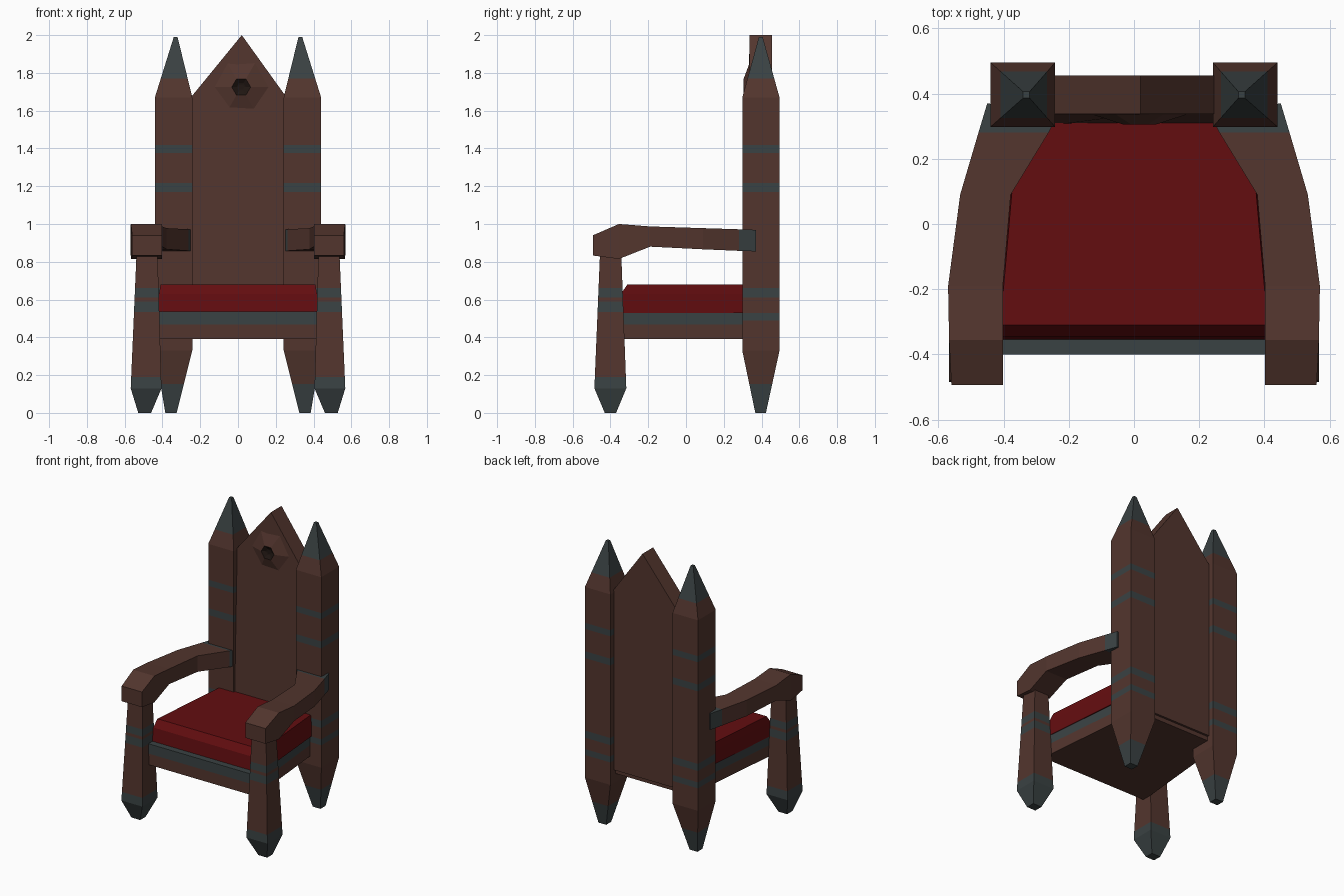
import bpy, bmesh, math
from mathutils import Vector

if "Cube" in bpy.data.objects:
    bpy.data.objects.remove(bpy.data.objects["Cube"])


def material(name, rgb):
    m = bpy.data.materials.new(name)
    m.diffuse_color = (*rgb, 1)
    m.use_nodes = True
    m.node_tree.nodes["Principled BSDF"].inputs["Base Color"].default_value = m.diffuse_color
    return m


WOOD = material("brown wood", (0.086, 0.036, 0.027))
IRON = material("grey teal metal", (0.042, 0.054, 0.056))
RED = material("red cushion", (0.125, 0.004, 0.005))
DARK = material("dark knot", (0.014, 0.008, 0.006))


def loft(name, rings, mats, bands=(), mirror=False, caps=True):
    """Skin a list of rings; bands are (low, high) z ranges given material 1."""
    bm = bmesh.new()
    vs = [[bm.verts.new(p) for p in r] for r in rings]
    n = len(rings[0])
    for a, b in zip(vs, vs[1:]):
        for i in range(n):
            j = (i + 1) % n
            bm.faces.new((a[i], a[j], b[j], b[i]))
    if caps:
        bm.faces.new(vs[0][::-1])
        bm.faces.new(vs[-1])
    for z in {z for band in bands for z in band}:
        bmesh.ops.bisect_plane(bm, geom=bm.verts[:] + bm.edges[:] + bm.faces[:],
                               plane_co=(0, 0, z), plane_no=(0, 0, 1))
    for f in bm.faces:
        z = f.calc_center_median().z
        f.material_index = int(any(lo < z < hi for lo, hi in bands))
    bmesh.ops.recalc_face_normals(bm, faces=bm.faces[:])
    me = bpy.data.meshes.new(name)
    bm.to_mesh(me)
    bm.free()
    for m in mats:
        me.materials.append(m)
    ob = bpy.data.objects.new(name, me)
    bpy.context.collection.objects.link(ob)
    if mirror:
        ob.modifiers.new("mirror", 'MIRROR').use_bisect_axis[0] = False
    return ob


def rect(x0, x1, y0, y1, z):
    return [(x0, y0, z), (x1, y0, z), (x1, y1, z), (x0, y1, z)]


def trapezoid(front, back, y0, y1, z):
    return [(-front, y0, z), (front, y0, z), (back, y1, z), (-back, y1, z)]


# Tall pointed back posts with metal tips and bands
loft("back_post", [
    rect(0.325, 0.385, 0.367, 0.423, 0.0),
    rect(0.242, 0.44, 0.298, 0.495, 0.33),
    rect(0.242, 0.44, 0.298, 0.495, 1.67),
    rect(0.32, 0.34, 0.386, 0.406, 1.99)],
    [WOOD, IRON],
    [(-0.01, 0.154), (0.488, 0.53), (0.61, 0.66), (1.17, 1.218), (1.375, 1.418), (1.77, 2.1)],
    mirror=True)

# Front legs, flaring towards the metal feet
loft("front_leg", [
    rect(0.46, 0.528, -0.43, -0.37, 0.0),
    rect(0.405, 0.568, -0.485, -0.316, 0.13),
    rect(0.426, 0.537, -0.455, -0.343, 0.85)],
    [WOOD, IRON], [(-0.01, 0.19), (0.535, 0.59), (0.61, 0.66)], mirror=True)

# Bent armrests: (inner x, inner y, outer x, outer y, bottom z, top z)
stations = [
    (0.402, -0.493, 0.56, -0.493, 0.833, 0.94),
    (0.402, -0.355, 0.567, -0.355, 0.815, 1.0),
    (0.402, -0.19, 0.57, -0.19, 0.88, 0.987),
    (0.378, 0.09, 0.533, 0.09, 0.866, 0.978),
    (0.262, 0.28, 0.477, 0.28, 0.858, 0.972),
    (0.232, 0.335, 0.45, 0.37, 0.855, 0.969)]
arm = loft("armrest", [[(xi, yi, lo), (xo, yo, lo), (xo, yo, hi), (xi, yi, hi)]
                       for xi, yi, xo, yo, lo, hi in stations], [WOOD, IRON], mirror=True)
for f in arm.data.polygons:  # metal sleeve at the back end
    f.material_index = int(f.center.y > 0.279)

# Seat frame with a metal upper rim
loft("seat_frame", [trapezoid(0.42, 0.34, -0.40, 0.44, 0.39),
                    trapezoid(0.42, 0.34, -0.40, 0.44, 0.537)],
     [WOOD, IRON], [(0.468, 0.6)])

# Seat cushion with a bevelled front edge
loft("cushion", [trapezoid(0.418, 0.36, -0.355, 0.32, 0.53),
                 trapezoid(0.418, 0.36, -0.345, 0.32, 0.63),
                 trapezoid(0.41, 0.355, -0.31, 0.32, 0.68)], [RED])

# Gabled backrest board, its front leaning slightly back
outline = [(-0.25, 0.42), (0.25, 0.42), (0.25, 1.68), (0.02, 2.0), (-0.25, 1.67)]
loft("backrest", [
    [(x, 0.303 + 0.034 * min(1, (z - 0.42) / 1.25), z) for x, z in outline],
    [(x, 0.455, z) for x, z in outline]], [WOOD])


# Carved knot: shallow six-sided boss with a dark hollow
def hexagon(r, y):
    return [(0.017 + r * math.cos(k * math.pi / 3), y,
             1.725 + r * math.sin(k * math.pi / 3)) for k in range(6)]


knot = loft("knot", [hexagon(0.155, 0.339), hexagon(0.05, 0.305),
                     hexagon(0.024, 0.32), hexagon(0.016, 0.322)], [WOOD, DARK])
for f in knot.data.polygons:
    f.material_index = int((Vector((0.017, f.center.y, 1.725)) - f.center).length < 0.06
                           and f.center.y < 0.335)
